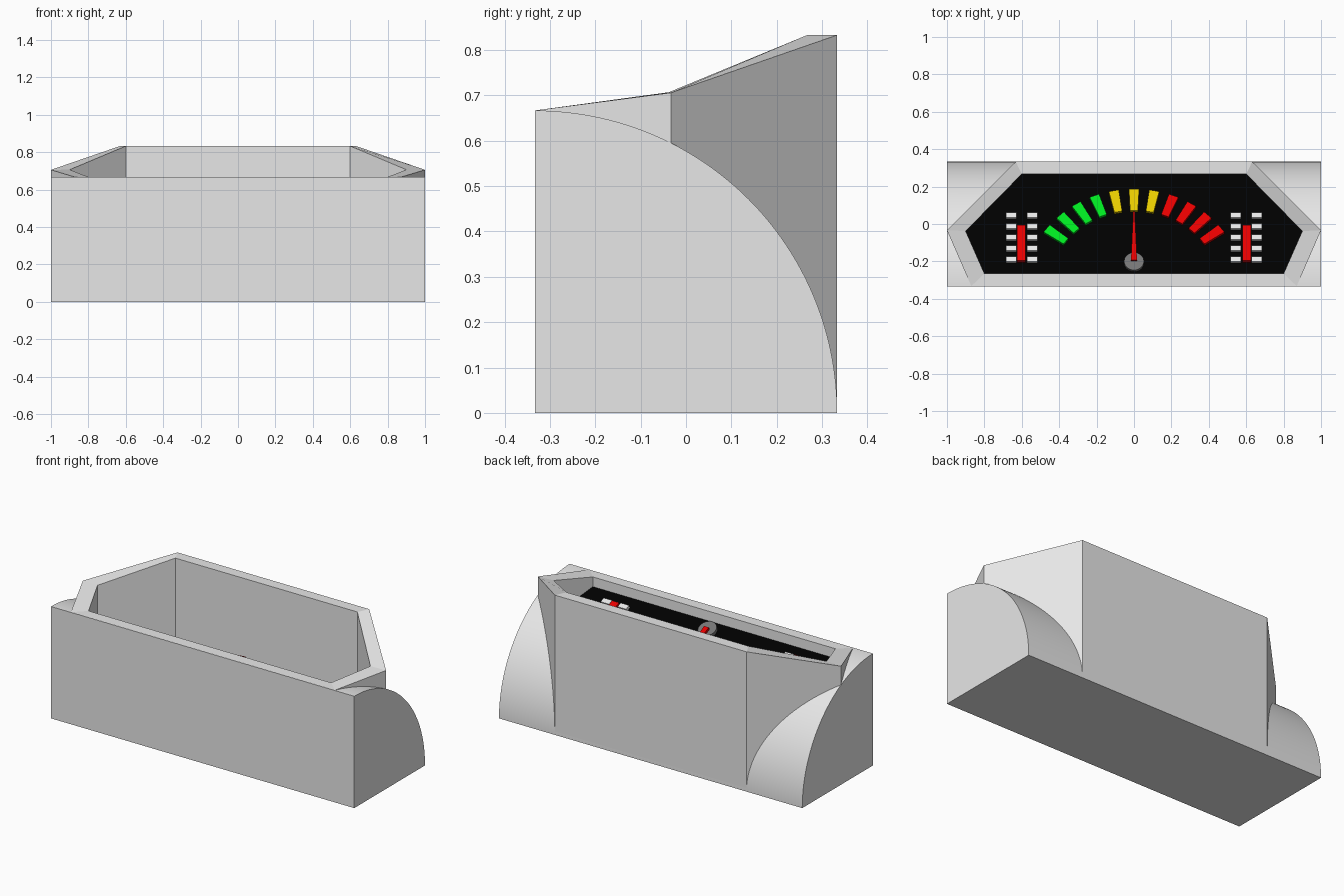
import bpy, bmesh, math
from mathutils import Matrix

if "Cube" in bpy.data.objects:
    bpy.data.objects.remove(bpy.data.objects["Cube"])


def material(name, r, g, b):
    m = bpy.data.materials.new(name)
    m.diffuse_color = (r, g, b, 1)
    m.use_nodes = True
    m.node_tree.nodes["Principled BSDF"].inputs["Base Color"].default_value = m.diffuse_color
    return m


GREY = material("housing grey", 0.8, 0.8, 0.8)
BLACK = material("dial black", 0.0, 0.0, 0.0)
WHITE = material("mark white", 0.9, 0.9, 0.9)
RED = material("signal red", 0.8, 0.0, 0.0)
YELLOW = material("signal yellow", 0.8, 0.6, 0.0)
GREEN = material("signal green", 0.0, 0.8, 0.015)
HUB = material("hub grey", 0.18, 0.18, 0.18)


def make(name, rings, mat, caps=True, closed=False):
    """Solid from matching rings of points joined by quads."""
    bm = bmesh.new()
    vs = [[bm.verts.new(p) for p in ring] for ring in rings]
    n = len(rings[0])
    pairs = list(zip(vs, vs[1:])) + ([(vs[-1], vs[0])] if closed else [])
    for a, b in pairs:
        for i in range(n):
            j = (i + 1) % n
            bm.faces.new((a[i], a[j], b[j], b[i]))
    if caps:
        bm.faces.new(vs[0])
        bm.faces.new(vs[-1])
    bmesh.ops.recalc_face_normals(bm, faces=bm.faces)
    me = bpy.data.meshes.new(name)
    bm.to_mesh(me)
    bm.free()
    me.materials.append(mat)
    ob = bpy.data.objects.new(name, me)
    bpy.context.collection.objects.link(ob)
    return ob


def mirrored(half):
    return half + [(-p[0],) + tuple(p[1:]) for p in reversed(half)]


# outlines (x, y, top z), right half from front to back
outer = mirrored([(0.87, -0.332, 0.667), (1.0, -0.033, 0.706), (0.632, 0.333, 0.833)])
inner = mirrored([(0.80, -0.265, 0.668), (0.90, -0.038, 0.707), (0.60, 0.267, 0.833)])
SLOPE = 0.5
DIAL = 0.4775  # dial plane: z = DIAL - SLOPE * y

# quarter-round body
H = 2 / 3
N = 96
profile = [(-H / 2, 0)] + [(-H / 2 + H * math.cos(a), H * math.sin(a))
           for a in (math.pi / 2 * i / N for i in range(N + 1))]
body = make("body", [[(x, y, z) for y, z in profile] for x in (-1, 1)], GREY)

# well for the dial, cut slightly into the hood walls
mid = [((a[0] + b[0]) / 2, (a[1] + b[1]) / 2) for a, b in zip(outer, inner)]
cutter = make("well_cutter", [[(x, y, DIAL - 0.03 - SLOPE * y) for x, y in mid],
                              [(x, y, 1) for x, y in mid]], GREY)
mod = body.modifiers.new("well", "BOOLEAN")
mod.operation = "DIFFERENCE"
mod.solver = "EXACT"
mod.object = cutter
dg = bpy.context.evaluated_depsgraph_get()
dg.update()
cut_mesh = bpy.data.meshes.new_from_object(body.evaluated_get(dg))
body.modifiers.clear()
body.data = cut_mesh
bpy.data.objects.remove(cutter)
bpy.ops.object.select_all(action="DESELECT")
body.select_set(True)
bpy.context.view_layer.objects.active = body
bpy.ops.object.shade_smooth_by_angle(angle=math.radians(20))

# hood wall rising above the body
make("hood", [[(x, y, 0.001) for x, y, z in outer], outer,
              inner, [(x, y, 0.001) for x, y, z in inner]], GREY, caps=False, closed=True)

# sloping dial plate
make("dial_plate", [[(x, y, DIAL - 0.02 - SLOPE * y) for x, y, z in inner],
                    [(x, y, DIAL - SLOPE * y) for x, y, z in inner]], BLACK)

# dial parts are laid out on the slope, around the hub
ON_DIAL = (Matrix.Translation((0, -0.208, DIAL + SLOPE * 0.208))
           @ Matrix.Rotation(-math.atan(SLOPE), 4, "X"))


def plate(name, pts, t, mat):
    ob = make(name, [[(x, y, 0) for x, y in pts], [(x, y, t) for x, y in pts]], mat)
    ob.matrix_world = ON_DIAL
    return ob


def rect(x, y0, y1, w):
    return [(x - w / 2, y0), (x + w / 2, y0), (x + w / 2, y1), (x - w / 2, y1)]


# arc of coloured segments, centred below the hub
for i in range(11):
    a = math.radians((i - 5) * 10.7)
    c, s = math.cos(a), math.sin(a)
    shape = [(-0.021, 0.453), (0.021, 0.453), (0.027, 0.581), (-0.027, 0.581)]
    pts = [(x * c + y * s, -x * s + y * c - 0.149) for x, y in shape]
    plate(f"arc_segment_{i}", pts, 0.02, GREEN if i < 4 else YELLOW if i < 7 else RED)

# needle and hub
plate("needle", [(-0.016, 0), (0.016, 0), (0.004, 0.29), (-0.004, 0.29)], 0.035, RED)
plate("hub", [(0.053 * math.cos(k * math.pi / 12), 0.053 * math.sin(k * math.pi / 12))
              for k in range(24)], 0.02, HUB)

# side gauges: two columns of marks with a bar between them
for side in (-1, 1):
    plate("gauge_bar", rect(side * 0.602, 0.002, 0.217, 0.045), 0.022, RED)
    for dx in (-0.056, 0.056):
        for row in range(5):
            v = 0.014 + row * 0.0655
            plate("gauge_mark", rect(side * 0.6 + dx, v - 0.015, v + 0.015, 0.056), 0.02, WHITE)
